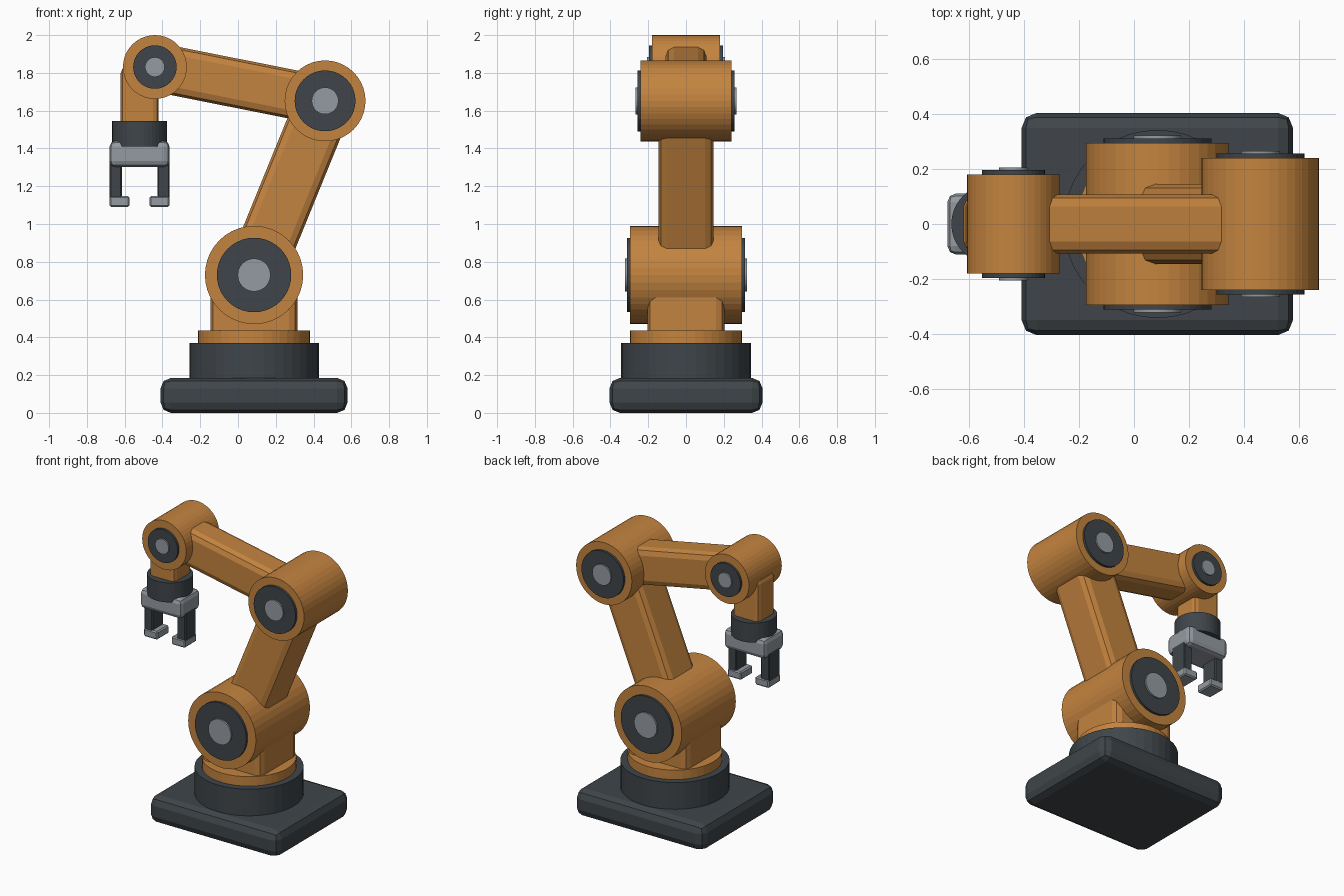
import bpy, bmesh, math
from mathutils import Vector, Matrix

if "Cube" in bpy.data.objects:
    bpy.data.objects.remove(bpy.data.objects["Cube"])


def material(name, color):
    m = bpy.data.materials.new(name)
    m.diffuse_color = color
    m.use_nodes = True
    m.node_tree.nodes["Principled BSDF"].inputs["Base Color"].default_value = m.diffuse_color
    return m


ORANGE = material("orange paint", (0.55, 0.23, 0.05, 1))
DARK = material("dark metal", (0.05, 0.06, 0.068, 1))
SILVER = material("silver metal", (0.30, 0.33, 0.36, 1))


def finish(name, bm, mat):
    mesh = bpy.data.meshes.new(name)
    bm.to_mesh(mesh)
    bm.free()
    mesh.materials.append(mat)
    ob = bpy.data.objects.new(name, mesh)
    bpy.context.collection.objects.link(ob)
    return ob


def box(name, center, size, mat, bevel, angle=0.0, segments=2):
    """Bevelled box, turned about the y axis by angle."""
    bm = bmesh.new()
    bmesh.ops.create_cube(bm, size=1)
    bmesh.ops.scale(bm, vec=size, verts=bm.verts)
    bmesh.ops.bevel(bm, geom=bm.edges[:], offset=bevel, segments=segments,
                    profile=0.5, affect='EDGES')
    bm.transform(Matrix.Translation(center) @ Matrix.Rotation(angle, 4, 'Y'))
    return finish(name, bm, mat)


def cylinder(name, center, radius, depth, mat, axis='Z', sides=40):
    bm = bmesh.new()
    bmesh.ops.create_cone(bm, cap_ends=True, segments=sides, radius1=radius,
                          radius2=radius, depth=depth)
    turn = Matrix.Rotation(math.pi / 2, 4, 'X') if axis == 'Y' else Matrix()
    bm.transform(Matrix.Translation(center) @ turn)
    return finish(name, bm, mat)


def joint(name, center, drum, cap, pin):
    """Horizontal drum with a dark cap and silver pin showing on both sides."""
    for part, (radius, half), mat in (("drum", drum, ORANGE), ("cap", cap, DARK),
                                      ("pin", pin, SILVER)):
        cylinder(f"{name}_{part}", center, radius, 2 * half, mat, 'Y')


def link(name, a, b, width, thickness, bevel):
    """Bevelled beam running between two joint centres."""
    d = b - a
    box(name, (a + b) / 2, (thickness, width, d.length), ORANGE, bevel,
        math.atan2(d.x, d.z))


# Base
BX = 0.085
box("base_plate", (BX, 0, 0.0925), (0.99, 0.81, 0.185), DARK, 0.055)
cylinder("base_drum", (BX, 0, 0.265), 0.343, 0.21, DARK)
cylinder("turntable", (BX, 0, 0.395), 0.297, 0.08, ORANGE)
box("pedestal", (BX, 0, 0.55), (0.462, 0.41, 0.36), ORANGE, 0.045)

# Joints
shoulder = Vector((BX, 0, 0.73))
elbow = Vector((0.461, 0, 1.652))
wrist = Vector((-0.44, 0, 1.831))
joint("shoulder", shoulder, (0.26, 0.296), (0.197, 0.312), (0.087, 0.323))
joint("elbow", elbow, (0.214, 0.24), (0.161, 0.257), (0.071, 0.267))
joint("wrist", wrist, (0.169, 0.18), (0.115, 0.196), (0.052, 0.206))

# Arm beams
link("upper_arm", shoulder, elbow, 0.29, 0.30, 0.045)
link("forearm", wrist, elbow, 0.216, 0.258, 0.045)

# Hand
HX = -0.521
box("wrist_link", (HX, 0, 1.665), (0.20, 0.19, 0.33), ORANGE, 0.03)
cylinder("wrist_collar", (HX, 0, 1.478), 0.145, 0.135, DARK)
box("gripper_palm", (HX, 0, 1.371), (0.318, 0.222, 0.137), SILVER, 0.03)

# Fingers, mirrored about the hand axis
for side, s in (("left", -1), ("right", 1)):
    box(f"{side}_finger", (HX + s * 0.126, 0, 1.235), (0.064, 0.12, 0.22),
        DARK, 0.006, segments=1)
    box(f"{side}_fingertip", (HX + s * 0.106, 0, 1.119), (0.105, 0.13, 0.056),
        SILVER, 0.008, segments=1)
